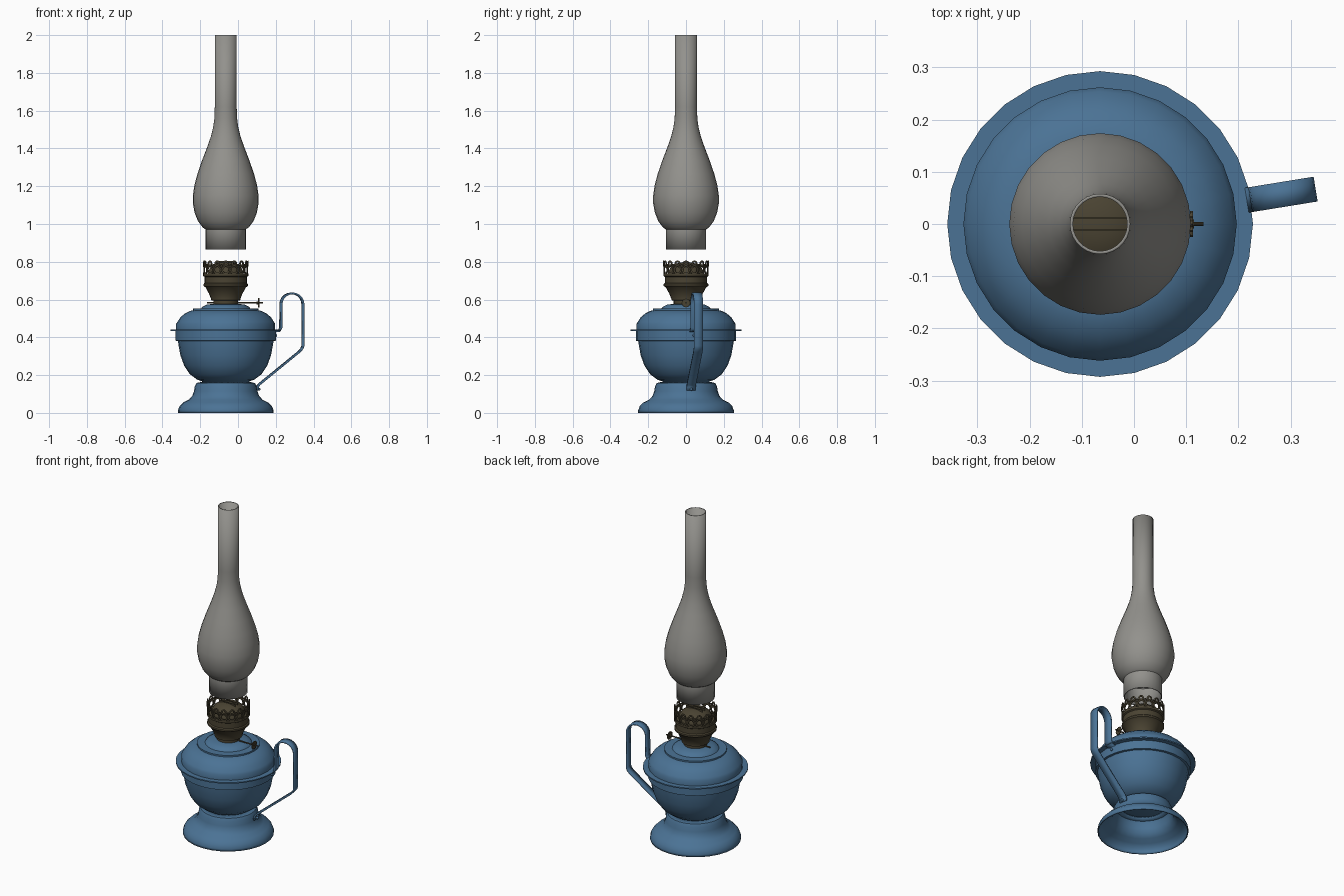
import bpy, bmesh
from math import sin, cos, pi, radians
from mathutils import Vector, Matrix

cube = bpy.data.objects.get("Cube")
if cube:
    bpy.data.objects.remove(cube)

AXIS = Vector((-0.065, 0, 0))
SIDES = 28
parts = []


def material(name, rgb):
    m = bpy.data.materials.new(name)
    m.use_nodes = True
    m.diffuse_color = (*rgb, 1)
    m.node_tree.nodes["Principled BSDF"].inputs["Base Color"].default_value = (*rgb, 1)
    return m


BLUE = material("blue enamel", (0.07, 0.17, 0.30))
BRASS = material("aged brass", (0.068, 0.056, 0.032))
GLASS = material("smoky glass", (0.29, 0.285, 0.265))


def finish(name, bm, mat, thickness=0, recalc=True):
    if recalc:
        bmesh.ops.recalc_face_normals(bm, faces=bm.faces)
    me = bpy.data.meshes.new(name)
    bm.to_mesh(me)
    bm.free()
    me.materials.append(mat)
    ob = bpy.data.objects.new(name, me)
    ob.location = AXIS
    bpy.context.collection.objects.link(ob)
    if thickness:
        mod = ob.modifiers.new("Wall", 'SOLIDIFY')
        mod.thickness = thickness
        mod.offset = -1
    parts.append(ob)
    return ob


def lathe(name, profile, mat, thickness=0, sides=SIDES):
    """Spin (radius, height) points, listed bottom to top, round the lamp axis."""
    bm = bmesh.new()
    rings = []
    for r, z in profile:
        if r == 0:
            rings.append([bm.verts.new((0, 0, z))] * sides)
        else:
            rings.append([bm.verts.new((r * cos(2 * pi * i / sides), r * sin(2 * pi * i / sides), z))
                          for i in range(sides)])
    for a, b in zip(rings, rings[1:]):
        for i in range(sides):
            j = (i + 1) % sides
            bm.faces.new(list(dict.fromkeys((a[i], a[j], b[j], b[i]))))
    return finish(name, bm, mat, thickness, recalc=False)


# Hollow foot
lathe("foot", [(0.253, 0), (0.253, 0.014), (0.245, 0.035), (0.225, 0.055), (0.195, 0.07),
               (0.177, 0.09), (0.168, 0.115), (0.164, 0.14), (0.155, 0.158), (0.125, 0.165)],
      BLUE, 0.006)

# Oil bowl with its rim band
lathe("bowl", [(0, 0.158), (0.10, 0.16), (0.15, 0.175), (0.19, 0.205), (0.22, 0.25), (0.24, 0.305),
               (0.25, 0.36), (0.253, 0.38), (0.265, 0.382), (0.265, 0.437)], BLUE)
lathe("flange", [(0.255, 0.434), (0.293, 0.434), (0.293, 0.441), (0.255, 0.441)], BLUE)

# Reservoir lid, stepped up to the burner collar
lathe("lid", [(0.262, 0.438), (0.262, 0.472), (0.254, 0.484), (0.24, 0.506), (0.215, 0.527),
              (0.188, 0.54), (0.174, 0.543), (0.174, 0.552), (0.13, 0.553), (0.124, 0.561),
              (0.10, 0.573), (0.06, 0.578), (0, 0.578)], BLUE)

# Burner cup, wick cone and wick slot
lathe("burner", [(0.065, 0.575), (0.065, 0.594), (0.078, 0.597), (0.078, 0.605), (0.088, 0.63),
                 (0.107, 0.665), (0.118, 0.672), (0.118, 0.682), (0.112, 0.688), (0.112, 0.72),
                 (0.12, 0.725), (0.12, 0.737), (0.092, 0.735)], BRASS)
lathe("wick_cone", [(0.096, 0.73), (0.093, 0.75), (0.08, 0.773), (0.055, 0.79),
                    (0.025, 0.797), (0, 0.799)], BRASS)
bm = bmesh.new()
for s in (-1, 1):
    bmesh.ops.create_cube(bm, size=1, matrix=Matrix.Translation((0, s * 0.012, 0.793))
                          @ Matrix.Diagonal((0.11, 0.003, 0.02, 1)))
finish("wick_slot", bm, BRASS)


# Pierced gallery: rows of flat rings bent round the burner
def ring_row(bm, count, height, outer, inner, radius, segs=12, phase=0):
    for k in range(count):
        base = 2 * pi * (k + phase) / count
        loops = []
        for size in (outer, inner):
            loop = []
            for i in range(segs):
                t = 2 * pi * i / segs
                a = base + size * cos(t) / radius
                loop.append(bm.verts.new((radius * cos(a), radius * sin(a), height + size * sin(t))))
            loops.append(loop)
        for i in range(segs):
            j = (i + 1) % segs
            bm.faces.new((loops[0][i], loops[0][j], loops[1][j], loops[1][i]))


bm = bmesh.new()
ring_row(bm, 16, 0.757, 0.0245, 0.015, 0.119)
ring_row(bm, 16, 0.791, 0.016, 0.007, 0.121)
ring_row(bm, 16, 0.778, 0.0105, 0.004, 0.119, phase=0.5)
finish("gallery", bm, BRASS, 0.004, recalc=False)


# Wick winder: rod along x with a notched wheel
def rod(bm, x0, x1, r, z, segs=10):
    m = Matrix.Translation(((x0 + x1) / 2, 0, z)) @ Matrix.Rotation(pi / 2, 4, 'Y')
    return bmesh.ops.create_cone(bm, cap_ends=True, segments=segs, radius1=r, radius2=r,
                                 depth=x1 - x0, matrix=m)["verts"]


bm = bmesh.new()
rod(bm, -0.10, 0.198, 0.004, 0.582)
rod(bm, 0.163, 0.18, 0.009, 0.582)
wheel = rod(bm, 0.172, 0.178, 0.025, 0.582, 24)
for v in wheel:
    d = Vector((0, v.co.y, v.co.z - 0.582))
    if round((d.angle(Vector((0, 1, 0)))) / (pi / 12)) % 2:
        v.co -= d * 0.18
finish("wick_winder", bm, BRASS)

# Glass chimney, open at both ends
lathe("chimney", [(0.107, 0.865), (0.107, 0.972), (0.122, 0.982), (0.147, 1.015), (0.165, 1.06),
                  (0.174, 1.11), (0.174, 1.15), (0.166, 1.205), (0.15, 1.265), (0.126, 1.335),
                  (0.099, 1.405), (0.078, 1.465), (0.066, 1.515), (0.06, 1.56), (0.058, 1.62),
                  (0.058, 2.0)], GLASS, 0.006)

# Strap handle, swept radially and turned slightly to the back
arch = [(0.355 + 0.059 * cos(t), 0.575 + 0.058 * sin(t)) for t in (pi - pi * i / 10 for i in range(11))]
path = [(0.255, 0.41), (0.255, 0.43), (0.285, 0.433), (0.295, 0.45)] + arch + [
    (0.414, 0.355), (0.408, 0.34), (0.395, 0.325), (0.178, 0.15), (0.17, 0.138), (0.168, 0.118)]
bm = bmesh.new()
edges = [[bm.verts.new((r, s * 0.024, z)) for r, z in path] for s in (-1, 1)]
for i in range(len(path) - 1):
    bm.faces.new((edges[0][i], edges[0][i + 1], edges[1][i + 1], edges[1][i]))
handle = finish("handle", bm, BLUE, 0.009, recalc=False)
handle.modifiers["Wall"].offset = 0
handle.rotation_euler.z = radians(9.2)

# Rivets holding the handle
bm = bmesh.new()
for r, z in ((0.268, 0.41), (0.178, 0.125)):
    bmesh.ops.create_uvsphere(bm, u_segments=10, v_segments=6, radius=0.008,
                              matrix=Matrix.Translation((r, 0, z)))
rivets = finish("handle_rivets", bm, BLUE)
rivets.rotation_euler.z = radians(9.2)

# Smooth shading with crisp edges
for ob in bpy.context.selected_objects:
    ob.select_set(False)
for ob in parts:
    ob.select_set(True)
bpy.context.view_layer.objects.active = parts[0]
bpy.ops.object.shade_smooth_by_angle(angle=radians(35))
